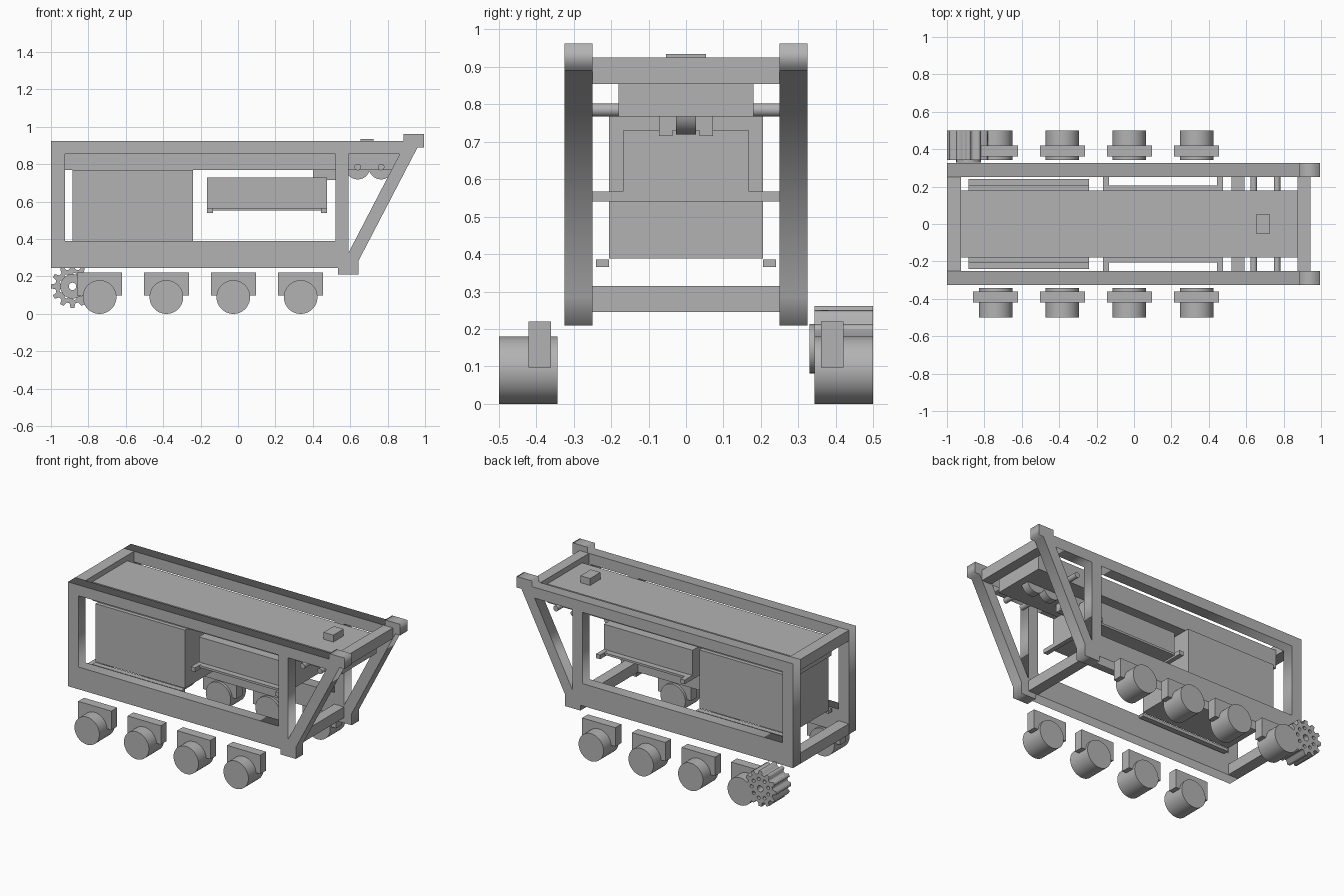
import bpy, bmesh, math
from mathutils import Matrix

old = bpy.data.objects.get("Cube")
if old:
    bpy.data.objects.remove(old, do_unlink=True)

grey = bpy.data.materials.new("plain grey")
grey.use_nodes = True
GREY = (0.45, 0.45, 0.45, 1)
grey.diffuse_color = GREY
grey.node_tree.nodes["Principled BSDF"].inputs["Base Color"].default_value = GREY


def finish(name, bm):
    bmesh.ops.recalc_face_normals(bm, faces=bm.faces)
    mesh = bpy.data.meshes.new(name)
    bm.to_mesh(mesh)
    bm.free()
    mesh.materials.append(grey)
    ob = bpy.data.objects.new(name, mesh)
    bpy.context.collection.objects.link(ob)
    return ob


def box(name, x, y, z):
    """Box from its (min, max) extent on each axis."""
    bm = bmesh.new()
    bmesh.ops.create_cube(bm, size=1)
    for v in bm.verts:
        v.co = [r[0] if c < 0 else r[1] for c, r in zip(v.co, (x, y, z))]
    return finish(name, bm)


def mirrored_box(name, x, y, z):
    box(name + "_left", x, y, z)
    box(name + "_right", x, (-y[1], -y[0]), z)


def select_only(ob):
    bpy.ops.object.select_all(action='DESELECT')
    ob.select_set(True)
    bpy.context.view_layer.objects.active = ob


def add_cylinder(bm, x, z, r, y, sides=48):
    m = Matrix.Translation((x, (y[0] + y[1]) / 2, z)) @ Matrix.Rotation(math.pi / 2, 4, 'X')
    bmesh.ops.create_cone(bm, cap_ends=True, segments=sides, radius1=r, radius2=r,
                          depth=y[1] - y[0], matrix=m)


def cylinder(name, x, z, r, y):
    bm = bmesh.new()
    add_cylinder(bm, x, z, r, y)
    ob = finish(name, bm)
    select_only(ob)
    bpy.ops.object.shade_smooth_by_angle(angle=math.radians(35))
    return ob


def profile(name, loops, y):
    """Flat x-z outline with holes, given thickness along y."""
    curve = bpy.data.curves.new(name, 'CURVE')
    curve.dimensions = '2D'
    curve.fill_mode = 'BOTH'
    curve.extrude = (y[1] - y[0]) / 2
    for loop in loops:
        s = curve.splines.new('POLY')
        s.points.add(len(loop) - 1)
        for p, (px, pz) in zip(s.points, loop):
            p.co = (px, pz, 0, 1)
        s.use_cyclic_u = True
    curve.materials.append(grey)
    ob = bpy.data.objects.new(name, curve)
    ob.location.y = (y[0] + y[1]) / 2
    ob.rotation_euler.x = math.pi / 2
    bpy.context.collection.objects.link(ob)
    select_only(ob)
    bpy.ops.object.convert(target='MESH')
    return ob


# Side frames with a long window and a triangular one
outline = [(-1, .245), (.535, .245), (.535, .21), (.645, .21), (.645, .285), (.96, .89),
           (.995, .89), (.995, .962), (.885, .962), (.885, .925), (-1, .925)]
window = [(-.925, .39), (.52, .39), (.52, .855), (-.925, .855)]
triangle = [(.59, .325), (.865, .855), (.59, .855)]
for side, y in (("left", (.25, .325)), ("right", (-.325, -.25))):
    profile("side_frame_" + side, [outline, window, triangle], y)

# Cross bars joining the frames
span = (-.25, .25)
box("rear_top_bar", (-1, -.925), span, (.855, .925))
box("rear_bottom_bar", (-1, -.925), span, (.245, .315))
box("front_top_bar", (.875, .943), span, (.855, .925))
box("front_bottom_bar", (.52, .59), span, (.245, .315))

# Roof slab and its hatch
box("roof_slab", (-.925, .875), (-.18, .18), (.768, .89))
box("roof_hatch", (.655, .725), (-.053, .053), (.89, .935))

# Large cabinet on runners
box("cabinet", (-.885, -.24), (-.205, .205), (.388, .768))
mirrored_box("cabinet_runner", (-.885, -.24), (.205, .24), (.366, .386))

# Small case on a tray with two support arms
box("case", (-.165, .475), (-.168, .168), (.565, .73))
box("case_tray", (-.165, .475), (-.205, .205), (.552, .566))
for name, x in (("rear", -.165), ("front", .445)):
    box("tray_arm_" + name, (x, x + .03), span, (.54, .567))

# Pulleys on axle rods, and the bracket behind them
for name, x in (("rear", .64), ("front", .765)):
    cylinder("axle_rod_" + name, x, .785, .0175, span)
    cylinder("pulley_" + name, x, .785, .066, (-.027, .027))
mirrored_box("bracket_cheek", (.4, .53), (.036, .072), (.715, .768))
box("bracket_core", (.4, .53), (-.036, .036), (.73, .768))

# Wheels and mounts
for i, x in enumerate((-.74, -.383, -.025, .335)):
    for side, s in (("left", 1), ("right", -1)):
        cylinder(f"wheel_{side}_{i + 1}", x, .09, .09, sorted((s * .343, s * .5)))
    mirrored_box(f"wheel_mount_{i + 1}", (x - .12, x + .12), (.36, .42), (.097, .22))

# Toothed drive sprocket with bored holes
cx, cz, teeth = -.885, .147, 12
gear = []
for i in range(teeth):
    for step, r in ((-.32, .092), (-.17, .115), (.17, .115), (.32, .092)):
        a = (i + step) * math.tau / teeth
        gear.append((cx + r * math.cos(a), cz + r * math.sin(a)))
holes = []
for i in range(9):
    a = i * math.tau / 9
    holes.append((cx + .062 * math.cos(a), cz + .062 * math.sin(a), .011))
holes.append((cx, cz, .02))


def ring(x, z, r):
    return [(x + r * math.cos(k * math.tau / 20), z + r * math.sin(k * math.tau / 20))
            for k in range(20)]


profile("drive_sprocket", [gear] + [ring(*h) for h in holes], (.343, .5))
profile("sprocket_hub", [ring(cx, cz, .066), ring(cx, cz, .02)], (.33, .343))
